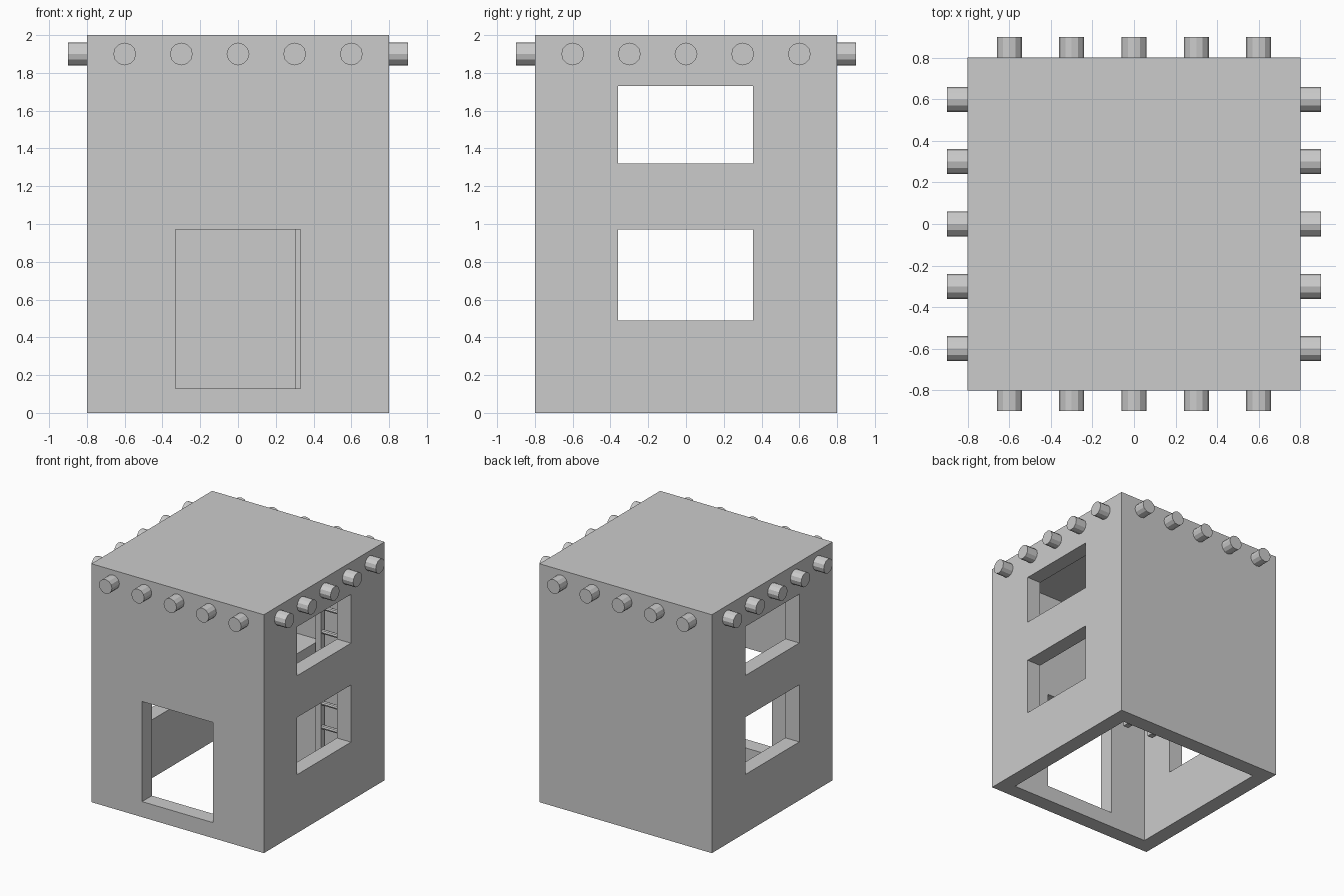
import bpy, math

if "Cube" in bpy.data.objects:
    bpy.data.objects.remove(bpy.data.objects["Cube"])

T = 0.13      # wall thickness
H = 0.8       # half width


def box(name, x, y, z):
    """Box from (min, max) pairs on each axis."""
    v = [(a, b, c) for a in x for b in y for c in z]
    f = [(0, 1, 3, 2), (4, 6, 7, 5), (0, 4, 5, 1), (2, 3, 7, 6), (0, 2, 6, 4), (1, 5, 7, 3)]
    me = bpy.data.meshes.new(name)
    me.from_pydata(v, [], f)
    ob = bpy.data.objects.new(name, me)
    bpy.context.collection.objects.link(ob)
    return ob


def rod(name, centre, radius, length, rot, sides=12):
    bpy.ops.mesh.primitive_cylinder_add(vertices=sides, radius=radius, depth=length,
                                        location=centre, rotation=rot)
    ob = bpy.context.object
    ob.name = name
    return ob


# Hollow house shell, open underneath
shell = box("house_shell", (-H, H), (-H, H), (0, 2))
I = H - T
cutters = [
    box("room_cutter", (-I, I), (-I, I), (-0.2, 2 - T)),
    box("door_cutter", (-0.33, 0.33), (-1, -0.5), (0.13, 0.97)),
    box("lower_window_cutter", (-1, 1), (-0.36, 0.355), (0.49, 0.97)),
    box("upper_window_cutter", (-1, 1), (-0.36, 0.355), (1.32, 1.73)),
]
for c in cutters:
    m = shell.modifiers.new(c.name, 'BOOLEAN')
    m.operation = 'DIFFERENCE'
    m.solver = 'EXACT'
    m.object = c
bpy.context.view_layer.objects.active = shell
for m in list(shell.modifiers):
    bpy.ops.object.modifier_apply(modifier=m.name)
for c in cutters:
    bpy.data.objects.remove(c)

# Roof beam ends around all four walls
for i in range(-2, 3):
    p = i * 0.3
    for s in (-1, 1):
        rod("beam_end_side", (s * 0.825, p, 1.9), 0.06, 0.15, (0, math.pi / 2, 0))
        rod("beam_end_front_back", (p, s * 0.825, 1.9), 0.06, 0.15, (math.pi / 2, 0, 0))

# Upper landing at the back of the room
box("landing", (-I, 0.29), (0.05, I), (1.0, 1.09))

# Ladder against the back wall
for x in (0.33, 0.58):
    box("ladder_rail", (x - 0.025, x + 0.025), (0.59, 0.64), (0.02, 1.5))
for k in range(1, 8):
    rod("ladder_rung", (0.455, 0.615, k * 0.2), 0.018, 0.25, (0, math.pi / 2, 0), 8)
